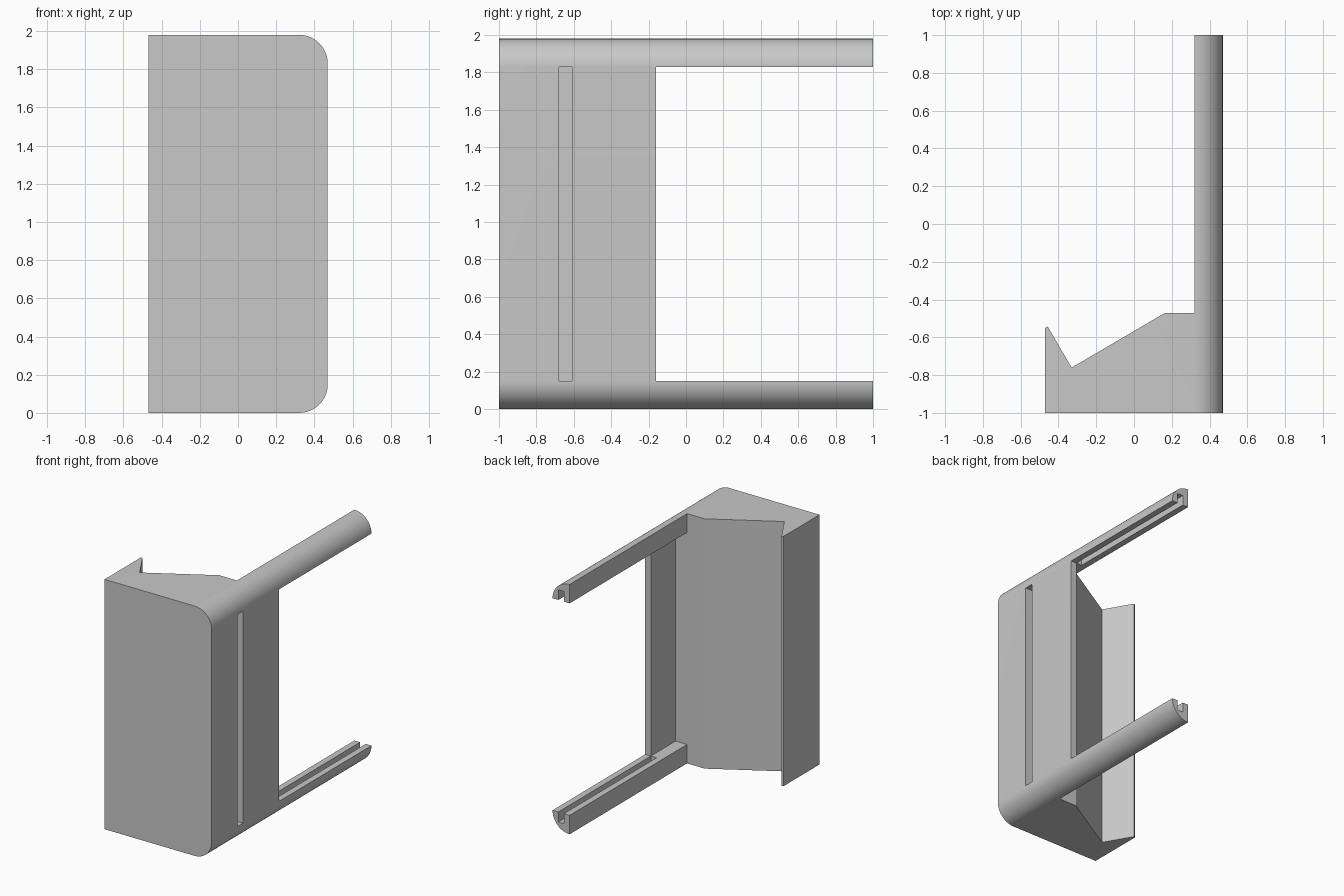
import bpy
import bmesh
import math

old = bpy.data.objects.get("Cube")
if old:
    bpy.data.objects.remove(old, do_unlink=True)

HEIGHT = 1.98
SIDE = 0.47        # outer side face
RAIL = 0.15        # rail size and corner radius
WALL = 0.05        # side plate and groove width
INNER = SIDE - RAIL
PLATE_END = -0.16
BODY_BACK = -0.47

grey = bpy.data.materials.new("light grey")
grey.use_nodes = True
colour = (0.58, 0.58, 0.58, 1)
grey.diffuse_color = colour
grey.node_tree.nodes["Principled BSDF"].inputs["Base Color"].default_value = colour


def prism(name, points, offset):
    """Extrude a closed outline of 3D points along an offset."""
    bm = bmesh.new()
    face = bm.faces.new([bm.verts.new(p) for p in points])
    moved = bmesh.ops.extrude_face_region(bm, geom=[face])["geom"]
    verts = [g for g in moved if isinstance(g, bmesh.types.BMVert)]
    bmesh.ops.translate(bm, verts=verts, vec=offset)
    bmesh.ops.recalc_face_normals(bm, faces=bm.faces)
    mesh = bpy.data.meshes.new(name)
    bm.to_mesh(mesh)
    bm.free()
    mesh.materials.append(grey)
    obj = bpy.data.objects.new(name, mesh)
    bpy.context.collection.objects.link(obj)
    return obj


def box(name, x0, x1, y0, y1, z0, z1):
    outline = [(x0, y0, z0), (x1, y0, z0), (x1, y1, z0), (x0, y1, z0)]
    return prism(name, outline, (0, 0, z1 - z0))


def cut(target, cutter):
    """Subtract a cutter, then remove it."""
    cutter.hide_render = True
    mod = target.modifiers.new("cut", "BOOLEAN")
    mod.operation = "DIFFERENCE"
    mod.solver = "EXACT"
    mod.object = cutter
    bpy.context.view_layer.objects.active = target
    bpy.ops.object.modifier_apply(modifier=mod.name)
    bpy.data.objects.remove(cutter, do_unlink=True)


# Full-length block with two rounded side edges
outline = [(-SIDE, -1, HEIGHT), (-SIDE, -1, 0)]
STEPS = 24
for centre_z, start in ((RAIL, -90), (HEIGHT - RAIL, 0)):
    for i in range(STEPS + 1):
        a = math.radians(start + 90 * i / STEPS)
        outline.append((INNER + RAIL * math.cos(a), -1, centre_z + RAIL * math.sin(a)))
frame = prism("bracket_frame", outline, (0, 2, 0))

# Hooked back outline of the main body
back = [(-0.6, -0.55), (-SIDE, -0.55), (-0.457, -0.543), (-0.33, -0.76),
        (0.165, BODY_BACK), (INNER, BODY_BACK), (INNER, 1.2), (-0.6, 1.2)]
cut(frame, prism("back_cutter", [(x, y, -0.2) for x, y in back], (0, 0, HEIGHT + 0.4)))

# Opening between the rails, leaving a thin side plate
low, high = RAIL, HEIGHT - RAIL
opening = [(0.25, BODY_BACK), (SIDE - WALL, BODY_BACK), (SIDE - WALL, PLATE_END),
           (0.6, PLATE_END), (0.6, 1.2), (0.25, 1.2)]
cut(frame, prism("opening_cutter", [(x, y, low) for x, y in opening], (0, 0, high - low)))

# Facing grooves along both rails
DEPTH = 0.08
for z0, z1 in ((low - DEPTH, low + 0.1), (high - 0.1, high + DEPTH)):
    cut(frame, box("groove_cutter", INNER + WALL, SIDE - WALL, PLATE_END, 1.2, z0, z1))

# Upright slot in the side face
cut(frame, box("slot_cutter", SIDE - 0.1, 0.6, -0.68, -0.61, low, high))

# Smooth rounded edges, crisp corners
bpy.ops.object.select_all(action="DESELECT")
frame.select_set(True)
bpy.context.view_layer.objects.active = frame
bpy.ops.object.shade_smooth_by_angle(angle=math.radians(20))
